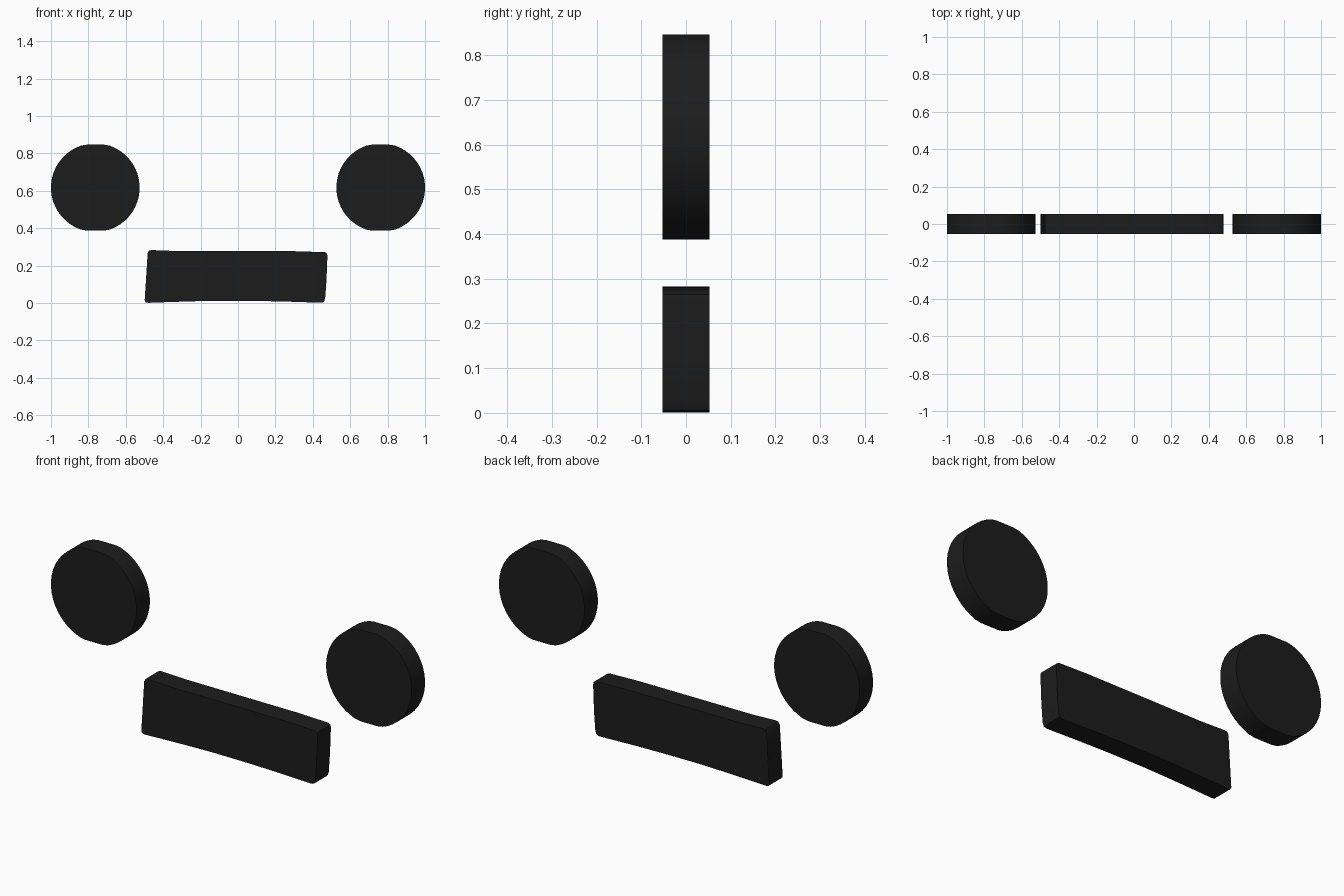
import bpy, bmesh, math

if "Cube" in bpy.data.objects:
    bpy.data.objects.remove(bpy.data.objects["Cube"])

HALF_DEPTH = 0.053

dark = bpy.data.materials.new("matte_black")
dark.diffuse_color = (0.012, 0.012, 0.012, 1)
dark.use_nodes = True
dark.node_tree.nodes["Principled BSDF"].inputs["Base Color"].default_value = dark.diffuse_color


def extrude_profile(name, points):
    """Solid slab from an x-z outline, extruded through y."""
    bm = bmesh.new()
    face = bm.faces.new([bm.verts.new((x, -HALF_DEPTH, z)) for x, z in points])
    result = bmesh.ops.extrude_face_region(bm, geom=[face])
    moved = [v for v in result["geom"] if isinstance(v, bmesh.types.BMVert)]
    bmesh.ops.translate(bm, verts=moved, vec=(0, 2 * HALF_DEPTH, 0))
    bmesh.ops.recalc_face_normals(bm, faces=bm.faces)
    mesh = bpy.data.meshes.new(name)
    bm.to_mesh(mesh)
    bm.free()
    obj = bpy.data.objects.new(name, mesh)
    bpy.context.collection.objects.link(obj)
    mesh.materials.append(dark)
    bpy.ops.object.select_all(action='DESELECT')
    obj.select_set(True)
    bpy.context.view_layer.objects.active = obj
    bpy.ops.object.shade_smooth_by_angle(angle=math.radians(35))
    return obj


# Round discs, slightly flattened at top and bottom
def disc_outline(cx, cz, r, half_height, sides=48):
    pts = []
    for i in range(sides):
        a = 2 * math.pi * (i + 0.5) / sides
        z = max(-half_height, min(half_height, r * math.sin(a)))
        pts.append((cx + r * math.cos(a), cz + z))
    return pts


for side, label in ((-1, "left_disc"), (1, "right_disc")):
    extrude_profile(label, disc_outline(side * 0.763, 0.617, 0.2372, 0.2295))

# Lower bar, leaning slightly, with softened corners and a bowed underside
extrude_profile("lower_bar", [
    (-0.499, 0.015), (-0.494, 0.004), (-0.480, 0.001), (-0.40, 0.004),
    (-0.25, 0.009), (-0.10, 0.012), (0.10, 0.011), (0.25, 0.008),
    (0.40, 0.003), (0.448, 0.002), (0.460, 0.007), (0.466, 0.025),
    (0.473, 0.12), (0.478, 0.25), (0.476, 0.265), (0.464, 0.272),
    (0.30, 0.277), (-0.33, 0.278), (-0.46, 0.283), (-0.475, 0.281),
    (-0.483, 0.268), (-0.491, 0.14),
])
